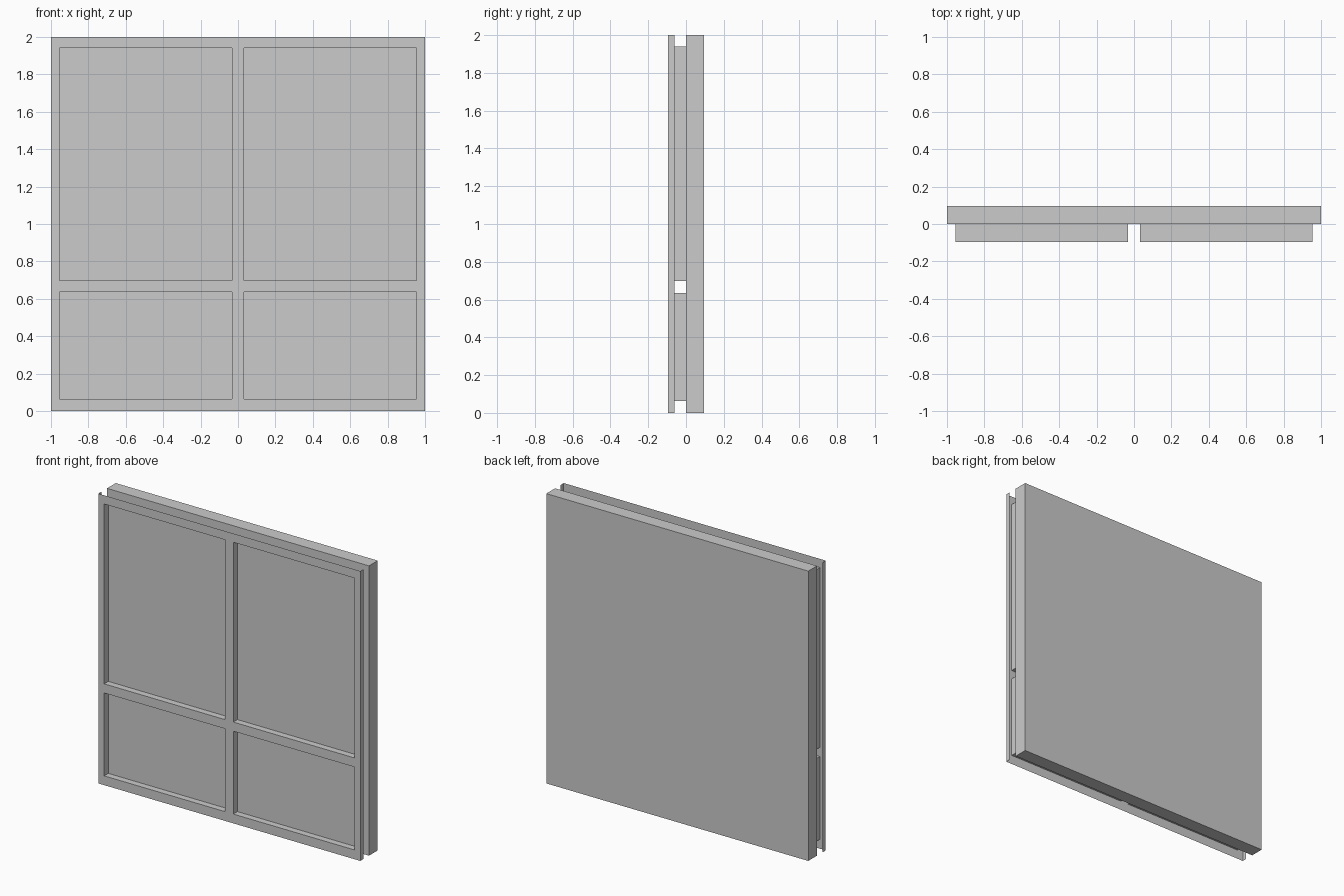
import bpy, bmesh

if "Cube" in bpy.data.objects:
    bpy.data.objects.remove(bpy.data.objects["Cube"])

FRONT, LIP, BACK = -0.095, -0.062, 0.0
PANE_FRONT, PANE_BACK = -0.05, -0.02
XS = [-1, -0.955, -0.031, 0.031, 0.955, 1]
ZS = [0, 0.064, 0.636, 0.699, 1.94, 2]


def material(name, grey):
    mat = bpy.data.materials.new(name)
    mat.diffuse_color = (grey, grey, grey, 1)
    mat.use_nodes = True
    mat.node_tree.nodes["Principled BSDF"].inputs["Base Color"].default_value = mat.diffuse_color
    return mat


FRAME_MAT = material("frame_grey", 0.55)
PANE_MAT = material("pane_grey", 0.68)


def finish(bm, name, mat):
    mesh = bpy.data.meshes.new(name)
    bm.to_mesh(mesh)
    bm.free()
    mesh.materials.append(mat)
    obj = bpy.data.objects.new(name, mesh)
    bpy.context.collection.objects.link(obj)
    return obj


def box(name, lo, hi, mat):
    bm = bmesh.new()
    bmesh.ops.create_cube(bm, size=1)
    for v in bm.verts:
        v.co = [hi[k] if v.co[k] > 0 else lo[k] for k in range(3)]
    return finish(bm, name, mat)


def extrude_to(bm, edges, y):
    for v in bmesh.ops.extrude_edge_only(bm, edges=edges)["geom"]:
        if isinstance(v, bmesh.types.BMVert):
            v.co.y = y


# Backing slab
box("back_panel", (-1, 0, 0), (1, 0.095, 2), FRAME_MAT)

# Window panes set inside the four openings
for i in (1, 3):
    for j in (1, 3):
        box("window_pane", (XS[i], PANE_FRONT, ZS[j]),
            (XS[i + 1], PANE_BACK, ZS[j + 1]), PANE_MAT)

# Sheet front frame with four openings
bm = bmesh.new()
grid = [[bm.verts.new((x, FRONT, z)) for z in ZS] for x in XS]
for i in range(5):
    for j in range(5):
        if not (i in (1, 3) and j in (1, 3)):
            bm.faces.new((grid[i][j], grid[i + 1][j], grid[i + 1][j + 1], grid[i][j + 1]))


def on_side(e):
    return all(abs(v.co.x) > 0.99 for v in e.verts)


def on_end(e):
    return all(v.co.z < 0.01 for v in e.verts) or all(v.co.z > 1.99 for v in e.verts)


# Side lips, and reveal walls running back to the panel
border = [e for e in bm.edges if e.is_boundary]
sides = [e for e in border if on_side(e)]
openings = [e for e in border if not on_side(e) and not on_end(e)]
extrude_to(bm, sides, LIP)
extrude_to(bm, openings, BACK)

bmesh.ops.recalc_face_normals(bm, faces=bm.faces[:])
bm.faces.ensure_lookup_table()
if bm.faces[0].normal.y > 0:
    bmesh.ops.reverse_faces(bm, faces=bm.faces[:])
finish(bm, "front_frame", FRAME_MAT)
